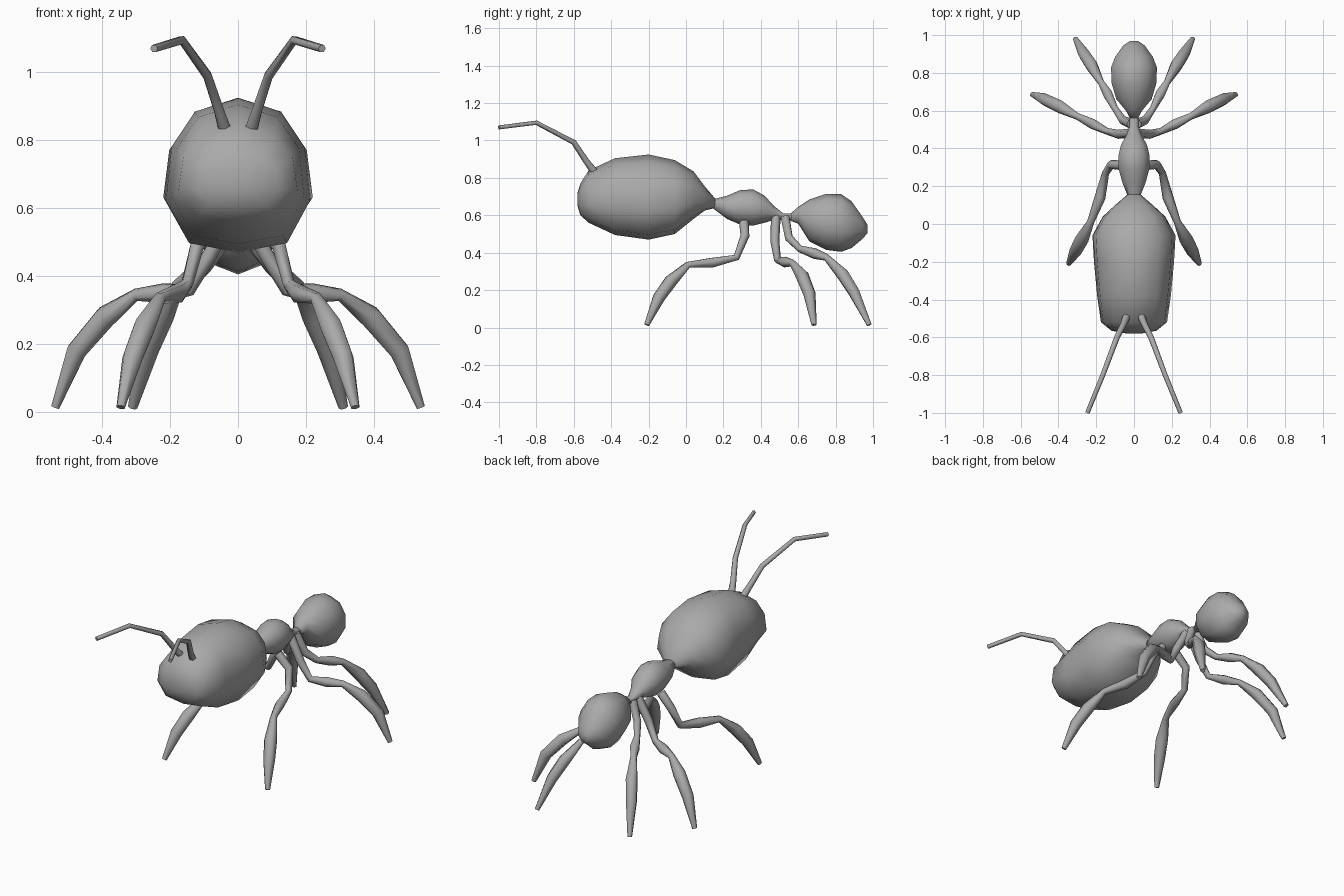
import bpy
import bmesh
import math

if "Cube" in bpy.data.objects:
    bpy.data.objects.remove(bpy.data.objects["Cube"], do_unlink=True)

grey = bpy.data.materials.new("plain grey")
grey.use_nodes = True
GREY = (0.4, 0.4, 0.4, 1)
grey.diffuse_color = GREY
grey.node_tree.nodes["Principled BSDF"].inputs["Base Color"].default_value = GREY

# Half cross-sections from top to bottom, as (width, height) fractions
BROAD = [(0, 1), (.6, .82), (.92, .37), (1, -.33), (.68, -.88), (0, -1)]
ROUND = [(math.sin(math.pi * i / 5), math.cos(math.pi * i / 5)) for i in range(6)]


def smooth(obj):
    bpy.ops.object.select_all(action="DESELECT")
    obj.select_set(True)
    bpy.context.view_layer.objects.active = obj
    bpy.ops.object.shade_smooth_by_angle(angle=math.radians(70))


def loft(name, half, stations):
    """Skin rings along y; each station is y, bottom z, top z, half width."""
    section = half + [(-x, z) for x, z in half[-2:0:-1]]
    bm = bmesh.new()
    rings = []
    for y, low, high, width in stations:
        mid, tall = (low + high) / 2, (high - low) / 2
        rings.append([bm.verts.new((x * width, y, mid + z * tall)) for x, z in section])
    n = len(section)
    for a, b in zip(rings, rings[1:]):
        for i in range(n):
            j = (i + 1) % n
            bm.faces.new((a[i], a[j], b[j], b[i]))
    bmesh.ops.triangle_fill
    for ring in (rings[0], rings[-1]):
        bm.faces.new(ring)
    bmesh.ops.recalc_face_normals(bm, faces=bm.faces[:])
    mesh = bpy.data.meshes.new(name)
    bm.to_mesh(mesh)
    bm.free()
    mesh.materials.append(grey)
    obj = bpy.data.objects.new(name, mesh)
    bpy.context.collection.objects.link(obj)
    smooth(obj)


def limb(name, points, radii):
    """Tapered tube through the points, made for both sides."""
    for side, sign in (("left", 1), ("right", -1)):
        curve = bpy.data.curves.new(f"{side}_{name}", "CURVE")
        curve.dimensions = "3D"
        curve.bevel_depth = 1
        curve.bevel_resolution = 1
        curve.use_fill_caps = True
        spline = curve.splines.new("POLY")
        spline.points.add(len(points) - 1)
        for p, (x, y, z), r in zip(spline.points, points, radii):
            p.co = (sign * x, y, z, 1)
            p.radius = r
        curve.materials.append(grey)
        obj = bpy.data.objects.new(f"{side}_{name}", curve)
        bpy.context.collection.objects.link(obj)
        bpy.ops.object.select_all(action="DESELECT")
        obj.select_set(True)
        bpy.context.view_layer.objects.active = obj
        bpy.ops.object.convert(target="MESH")
        smooth(bpy.context.object)


# Large body mass at the front
loft("front_body", BROAD, [
    (-.58, .65, .72, .04), (-.565, .60, .77, .12), (-.52, .56, .84, .175),
    (-.38, .495, .905, .195), (-.2, .47, .925, .212), (-.06, .50, .895, .22),
    (.04, .58, .835, .165), (.1, .625, .755, .1), (.16, .64, .685, .03)])

# Middle body with its narrow waists
loft("middle_body", ROUND, [
    (.14, .64, .685, .032), (.22, .58, .705, .065), (.29, .55, .735, .085),
    (.36, .545, .738, .087), (.42, .56, .705, .072), (.47, .575, .65, .042),
    (.52, .575, .61, .024), (.58, .57, .61, .024)])

# Rounded mass at the back
loft("rear_body", ROUND, [
    (.56, .57, .61, .022), (.6, .555, .645, .045), (.66, .46, .685, .098),
    (.75, .415, .715, .126), (.83, .405, .713, .127), (.885, .425, .675, .105),
    (.945, .475, .59, .06), (.97, .505, .55, .02)])

# Legs: thin root, swollen middle, pinched knee, swollen shin, narrow foot
LEG_RADII = [.026, .024, .019, .029, .019, .036, .033, .014]
limb("hind_leg", [
    (.05, .31, .56), (.12, .315, .49), (.15, .27, .375), (.18, .14, .347),
    (.23, .01, .335), (.275, -.08, .25), (.31, -.145, .16), (.345, -.21, .014)], LEG_RADII)
limb("middle_leg", [
    (.015, .48, .59), (.085, .475, .46), (.14, .49, .36), (.22, .53, .35),
    (.3, .57, .345), (.39, .62, .28), (.475, .66, .18), (.538, .685, .014)], LEG_RADII)
limb("fore_leg", [
    (.015, .53, .59), (.06, .55, .48), (.1, .61, .42), (.14, .69, .395),
    (.175, .75, .375), (.225, .84, .28), (.265, .9, .185), (.31, .98, .014)], LEG_RADII)

# Bent feelers
limb("feeler", [
    (.035, -.48, .82), (.055, -.53, .885), (.09, -.6, .99),
    (.165, -.8, 1.095), (.247, -1, 1.07)], [.022, .017, .015, .013, .012])
